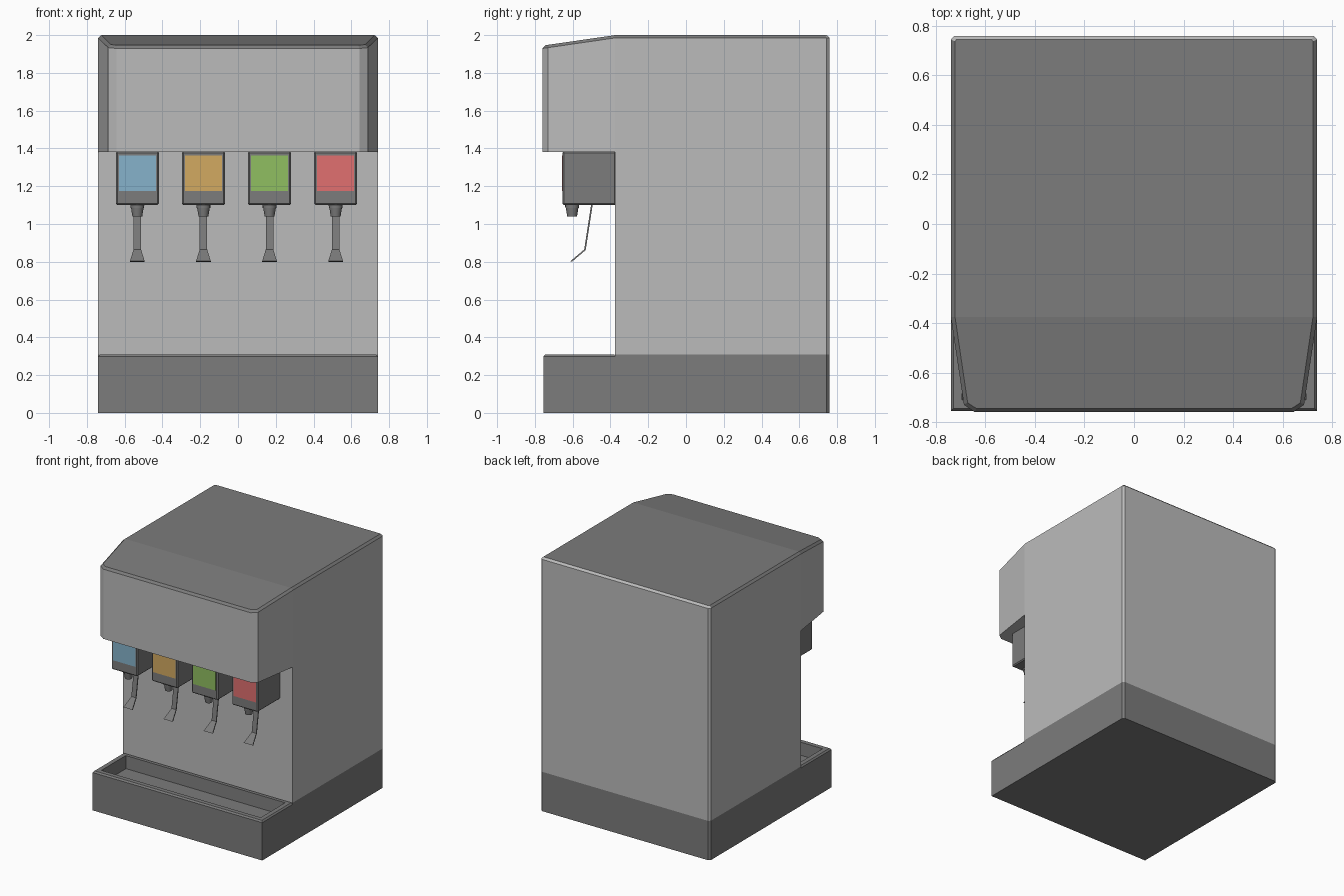
import bpy, bmesh

if "Cube" in bpy.data.objects:
    bpy.data.objects.remove(bpy.data.objects["Cube"])


def material(name, rgb):
    m = bpy.data.materials.new(name)
    m.diffuse_color = (*rgb, 1)
    m.use_nodes = True
    m.node_tree.nodes["Principled BSDF"].inputs["Base Color"].default_value = m.diffuse_color
    return m


LIGHT = material("light_grey", (0.5, 0.5, 0.5))
DARK = material("dark_grey", (0.2, 0.2, 0.2))


def loft(name, rings, mat, split=None, top_mat=None):
    """Closed skin through matching rings; split folds the last cap along two ring indices."""
    bm = bmesh.new()
    vr = [[bm.verts.new(p) for p in r] for r in rings]
    n = len(vr[0])
    for a, b in zip(vr, vr[1:]):
        for i in range(n):
            j = (i + 1) % n
            bm.faces.new((a[i], a[j], b[j], b[i]))
    bm.faces.new(vr[0][::-1])
    cap = bm.faces.new(vr[-1])
    if split:
        bmesh.utils.face_split(cap, vr[-1][split[0]], vr[-1][split[1]])
    bmesh.ops.recalc_face_normals(bm, faces=bm.faces[:])
    bm.normal_update()
    me = bpy.data.meshes.new(name)
    me.materials.append(mat)
    if top_mat:
        me.materials.append(top_mat)
        for f in bm.faces:
            if f.normal.z > 0.3 and f.normal.y < 0.3:
                f.material_index = 1
    bm.to_mesh(me)
    bm.free()
    ob = bpy.data.objects.new(name, me)
    bpy.context.collection.objects.link(ob)
    return ob


def plan(half, z):
    """Mirror a right-hand plan outline; z is a number or a function of y."""
    pts = half + [(-x, y) for x, y in reversed(half)]
    return [(x, y, z(y) if callable(z) else z) for x, y in pts]


def rect(x, y0, y1, z):
    return plan([(x, y0), (x, y1)], z)


def box(name, x, w, y0, y1, z0, z1, mat, bevel=0):
    bpy.ops.mesh.primitive_cube_add(size=1, location=(x, (y0 + y1) / 2, (z0 + z1) / 2))
    ob = bpy.context.object
    ob.name = name
    ob.scale = (w, y1 - y0, z1 - z0)
    bpy.ops.object.transform_apply(location=False, rotation=False, scale=True)
    ob.data.materials.append(mat)
    if bevel:
        m = ob.modifiers.new("bevel", "BEVEL")
        m.width = bevel
        m.segments = 1
    return ob


def roof(y):
    return 2.0 - max(0, -0.375 - y) * 0.145


# cabinet body and its base, with chamfered back corners
back = [(0.74, -0.375), (0.74, 0.745), (0.725, 0.76)]
loft("base", [plan(back, 0), plan(back, 0.31)], DARK)
loft("cabinet", [plan(back, 0.31), plan(back, 1.38)], LIGHT)

# hood with tapered sides, sloping front roof and chamfered rim
outer = [(0.643, -0.76), (0.687, -0.73)] + back
inner = [(0.637, -0.745), (0.672, -0.722), (0.723, -0.375), (0.723, 0.738), (0.718, 0.745)]
loft("hood", [plan(outer, 1.38), plan(outer, lambda y: roof(y) - 0.015), plan(inner, roof)],
     LIGHT, split=(2, 7), top_mat=DARK)

# drip tray with chamfered rim and recess
loft("drip_tray", [rect(0.74, -0.755, -0.375, 0), rect(0.74, -0.755, -0.375, 0.298),
                   rect(0.73, -0.745, -0.38, 0.31), rect(0.695, -0.71, -0.405, 0.31),
                   rect(0.69, -0.705, -0.41, 0.21)], DARK)

# four dispensers
colours = {"blue": (0.24, 0.45, 0.6), "orange": (0.65, 0.4, 0.12),
           "green": (0.28, 0.52, 0.12), "red": (0.75, 0.16, 0.16)}
for i, (name, rgb) in enumerate(colours.items()):
    x = -0.533 + 0.35 * i
    box(f"valve_body_{name}", x, 0.228, -0.655, -0.37, 1.1, 1.385, DARK, 0.008)
    box(f"label_{name}", x, 0.196, -0.657, -0.645, 1.175, 1.362, material(name, rgb))

    # nozzle: short collar above a tapered spout
    for part, r0, r1, z0, z1 in (("collar", 0.036, 0.037, 1.084, 1.105),
                                 ("spout", 0.026, 0.033, 1.04, 1.084)):
        bpy.ops.mesh.primitive_cone_add(vertices=16, radius1=r0, radius2=r1, depth=z1 - z0,
                                        location=(x, -0.603, (z0 + z1) / 2))
        ob = bpy.context.object
        ob.name = f"nozzle_{part}_{name}"
        ob.data.materials.append(DARK)
        bpy.ops.object.shade_smooth_by_angle()

    # bent lever with flared paddle
    path = [(-0.502, 1.105, 0.02), (-0.539, 0.865, 0.02), (-0.612, 0.803, 0.039)]
    loft(f"lever_{name}", [[(x - w, y, z), (x + w, y, z),
                            (x + w, y + 0.008, z - 0.003), (x - w, y + 0.008, z - 0.003)]
                           for y, z, w in path], DARK)
